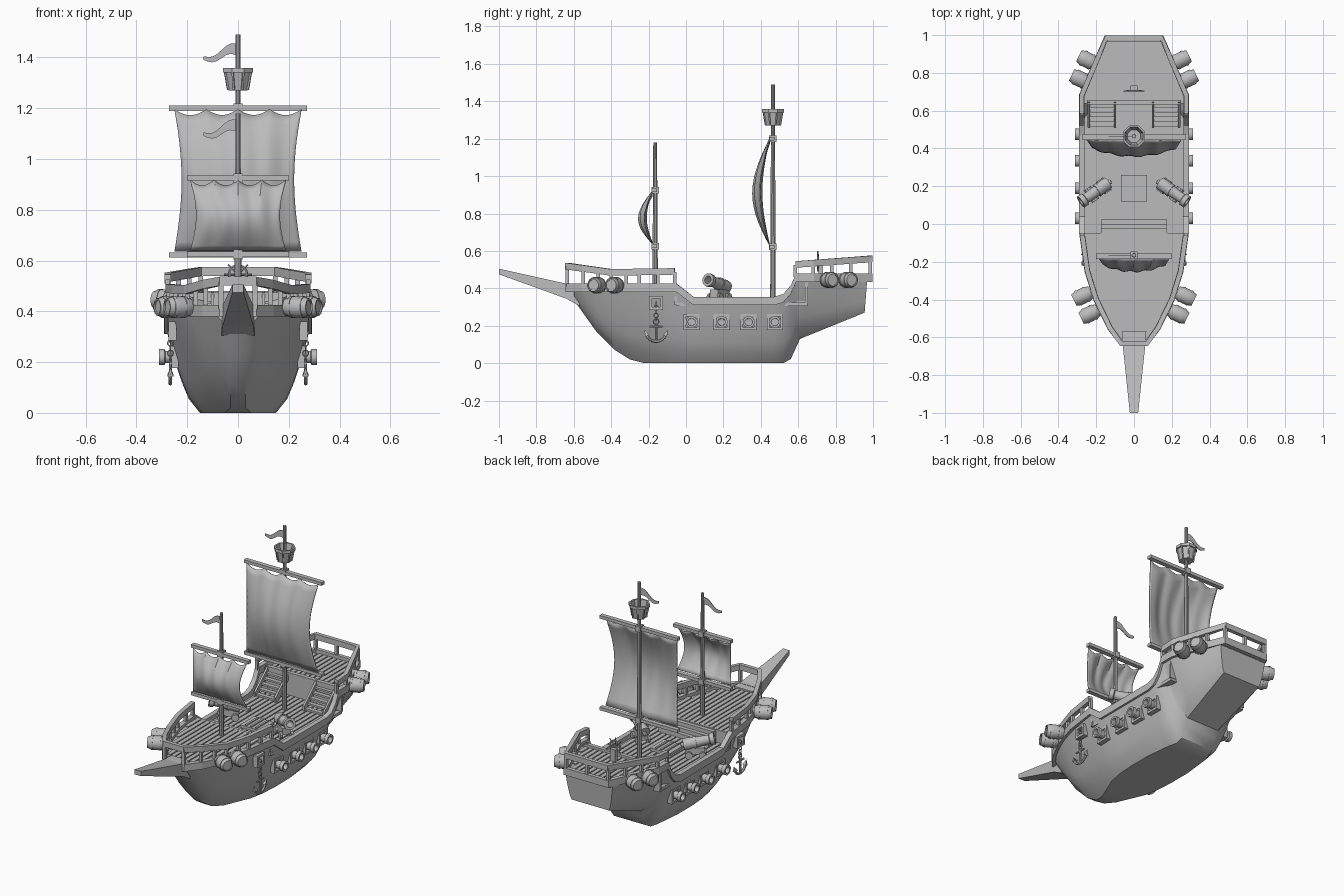
import bpy, bmesh, math
from mathutils import Vector, Matrix

if "Cube" in bpy.data.objects:
    bpy.data.objects.remove(bpy.data.objects["Cube"])

grey = bpy.data.materials.new("plain_grey")
grey.diffuse_color = (0.5, 0.5, 0.5, 1)
grey.use_nodes = True
grey.node_tree.nodes["Principled BSDF"].inputs["Base Color"].default_value = grey.diffuse_color

def make(name, verts, faces, smooth=False):
    me = bpy.data.meshes.new(name)
    me.from_pydata([tuple(v) for v in verts], [], faces)
    bm = bmesh.new(); bm.from_mesh(me)
    bmesh.ops.recalc_face_normals(bm, faces=bm.faces)
    bm.to_mesh(me); bm.free()
    me.materials.append(grey)
    ob = bpy.data.objects.new(name, me)
    bpy.context.collection.objects.link(ob)
    if smooth:
        bpy.ops.object.select_all(action='DESELECT')
        ob.select_set(True); bpy.context.view_layer.objects.active = ob
        bpy.ops.object.shade_smooth_by_angle(angle=math.radians(32))
    return ob

def loft(name, rings, loop=False, caps=True, closed=True, smooth=False):
    """Skin equal-length rings of points."""
    n, m = len(rings[0]), len(rings)
    F = [(i*n+j, i*n+(j+1) % n, ((i+1) % m)*n+(j+1) % n, ((i+1) % m)*n+j)
         for i in range(m if loop else m-1) for j in range(n if closed else n-1)]
    if caps and not loop:
        F += [tuple(range(n)), tuple(range((m-1)*n, m*n))]
    return make(name, [p for r in rings for p in r], F, smooth)

def box(name, loc, size, rz=0):
    M = Matrix.Rotation(rz, 3, 'Z')
    sq = [(-.5, -.5), (.5, -.5), (.5, .5), (-.5, .5)]
    return loft(name, [[Vector(loc) + M @ Vector((a*size[0], b*size[1], c*size[2])) for a, b in sq] for c in (-.5, .5)])

def lathe(name, org, axis, prof, sides=10, smooth=True):
    """Spin (distance, radius) pairs about an axis."""
    q = Vector(axis).to_track_quat('Z', 'Y')
    return loft(name, [[Vector(org) + q @ Vector((r*math.cos(t), r*math.sin(t), d))
        for t in [2*math.pi*(k+.5)/sides for k in range(sides)]] for d, r in prof], smooth=smooth)

def rod(name, a, b, r, r2=None, sides=8):
    d = Vector(b)-Vector(a)
    return lathe(name, a, d, [(0, r), (d.length, r if r2 is None else r2)], sides)

def rail(name, pts, w, h, loop=False):
    """Sweep a flat bar along a path of top points."""
    n, rings = len(pts), []
    for i, p in enumerate(pts):
        a = pts[i-1] if loop or i else p
        b = pts[(i+1) % n] if loop or i < n-1 else p
        t = Vector((b[0]-a[0], b[1]-a[1], 0)).normalized()
        s = Vector((-t.y, t.x, 0))*w/2
        p = Vector(p); d = Vector((0, 0, h))
        rings.append([p-s, p+s, p+s-d, p-s-d])
    return loft(name, rings, loop)

def ring(name, c, R, r, normal, sy=1):
    q = Vector(normal).to_track_quat('Z', 'Y')
    return loft(name, [[Vector(c) + q @ Vector(((R+r*math.cos(b))*math.cos(a), sy*(R+r*math.cos(b))*math.sin(a), r*math.sin(b)))
        for b in [k*math.tau/5 for k in range(5)]] for a in [k*math.tau/12 for k in range(12)]], True, smooth=True)

def interp(tab):
    def f(y):
        if y <= tab[0][0]: return tab[0][1]
        for (a, u), (b, v) in zip(tab, tab[1:]):
            if y <= b: return u+(v-u)*(y-a)/(b-a)
        return tab[-1][1]
    return f

# Hull lines: deck half width, sheer height, keel height, keel half width
hw = interp([(-.63, .075), (-.55, .135), (-.4, .208), (-.25, .255), (-.05, .283), (.68, .285), (.985, .155)])
sheer = interp([(-.63, .425), (-.05, .425), (.04, .355), (.47, .355), (.52, .37), (.56, .415), (.59, .48), (1, .48)])
keel = interp([(-.6, .34), (-.58, .31), (-.48, .17), (-.38, .07), (-.3, .02), (-.22, 0), (.55, 0), (.61, .13), (.955, .27)])
kw = interp([(-.6, .03), (-.28, .03), (-.2, .06), (-.05, .125), (.08, .15), (.4, .15), (.55, .11), (.955, .13)])
ys = [-.6, -.58, -.53, -.48, -.43, -.38, -.3, -.22, -.13, -.05, .04, .15, .3, .47, .52, .56, .59, .61, .68, .8, .955]
N = 7
rings = []
for y in ys:
    half = []
    for k in range(N):
        t = k/(N-1); z0, z1 = keel(y), sheer(y)-.02
        half.append((kw(y)+(hw(y)-kw(y))*t**.62, y + (.015*t if y > .9 else 0), z0+(z1-z0)*t))
    rings.append([(-x, a, b) for x, a, b in half[::-1]] + half)
loft("hull", rings, closed=False, smooth=True)

# Thick rim following the sheer, and the bowsprit
ry = [-.63, -.55, -.47, -.4, -.32, -.25, -.15, -.05, .04, .25, .47, .52, .56, .59, .68, .985]
side = [(hw(y)-.008, y, sheer(y)) for y in ry]
rail("hull_rim", side + [(-x, y, z) for x, y, z in side[::-1]], .03, .045, True)
loft("bowsprit", [[(-w, y, a), (w, y, a), (w, y, b), (-w, y, b)] for y, w, a, b in
     [(-1, .022, .475, .505), (-.64, .06, .345, .425), (-.57, .065, .305, .42)]])

# Decks with raised planks
def deck(name, y0, y1, z):
    yy = [y0] + [y for y in ry if y0 < y < y1] + [y1]
    r = [(hw(y)-.015, y) for y in yy]
    o = r + [(-x, y) for x, y in r[::-1]]
    loft(name, [[(x, y, z-.02) for x, y in o], [(x, y, z) for x, y in o]])
    for k in range(-8, 9):
        x = k*.033
        ok = [y0+(y1-y0)*i/60 for i in range(61) if hw(y0+(y1-y0)*i/60)-.02 > abs(x)+.013]
        if len(ok) > 3:
            box(name+"_plank", (x, (ok[0]+ok[-1])/2, z+.003), (.026, ok[-1]-ok[0], .006))
deck("fore_deck", -.615, -.05, .405)
deck("main_deck", -.05, .65, .325)
deck("aft_deck", .64, .97, .455)
box("fore_bulkhead", (0, -.055, .36), (.54, .015, .1))
box("aft_bulkhead", (0, .645, .39), (.55, .015, .14))
box("aft_beam", (0, .645, .465), (.5, .025, .02))
box("hatch", (0, .19, .337), (.14, .14, .02))
for k in (-1, 0, 1):
    box("hatch_bar", (k*.035, .19, .35), (.012, .125, .008))

# Stairs
for i in range(3):
    box("fore_step", (0, -.035+i*.024, .365-i*.012), (.35, .024, .08-i*.024))
for s in (-1, 1):
    for i in range(5):
        box("aft_step", (s*.17, .63-i*.025, .435-i*.024), (.13, .027, .012))
    for x in (.1, .24):
        rail("stair_side", [(s*x, .51, .36), (s*x, .645, .48)], .012, .05)

# Railings with posts
def railing(name, pts, posts, base):
    rail(name, pts, .026, .035)
    for x, y, z in posts:
        box(name+"_post", (x, y, (z+base)/2-.01), (.018, .018, z-base-.02))
fz = interp([(-.64, .537), (-.4, .503), (-.06, .508)])
az = interp([(.585, .545), (.99, .575)])
f = [(hw(y)-.008, y, fz(y)) for y in (-.06, -.15, -.25, -.32, -.4, -.47, -.55, -.635)]
railing("fore_rail", f + [(-x, y, z) for x, y, z in f[::-1]],
        [(s*x, y, z) for x, y, z in f for s in (-1, 1)], .41)
a = [(hw(y)-.008, y, az(y)) for y in (.585, .68, .78, .88, .985)]
railing("aft_rail", a + [(-x, y, z) for x, y, z in a[::-1]],
        [(s*x, y, z) for x, y, z in a for s in (-1, 1)] + [(0, .985, .575)], .46)

# Masts, yards, sails and pennants
def rig(name, y0, base, top, yard_hi, yard_lo, W, yard, belly, scallops, flag):
    rod(name+"_mast", (0, y0, base), (0, y0, top), .015, .01, 10)
    for z in (yard_hi, yard_lo):
        box(name+"_yard", (0, y0-.005, z), (2*yard, .028, .02))
        box(name+"_yard_block", (0, y0, z), (.035, .04, .036))
    nu, nv, V = 32, 14, []
    for j in range(nv+1):
        v = j/nv; b = math.sin(math.pi*v)
        for i in range(nu+1):
            u = 2*i/nu-1
            dip = .022*abs(math.sin(scallops*math.pi*(u+1)/2))
            z = yard_lo+.015+(yard_hi-yard_lo-.022-dip)*v
            V.append((u*W*(1-.12*b), y0-.018-belly*b*(.5+.5*(1-u*u))-.003*math.sin(u*14)*(.3+b), z))
    n = nu+1
    s = make(name+"_sail", V, [(j*n+i, j*n+i+1, (j+1)*n+i+1, (j+1)*n+i) for j in range(nv) for i in range(nu)], True)
    s.modifiers.new("cloth", 'SOLIDIFY').thickness = .005
    R = []
    for i in range(9):
        t = i/8; c = flag-.035*t+.012*math.sin(t*6.5); h = .024-.017*t
        R.append([(-.135*t, y0+d, c+e) for d, e in ((-.002, -h), (.002, -h), (.002, h), (-.002, h))])
    loft(name+"_pennant", R)
rig("main", .465, .32, 1.49, 1.2, .622, .25, .272, .085, 4, 1.43)
rig("fore", -.165, .4, 1.18, .925, .625, .188, .2, .07, 4, 1.13)
lathe("lookout_basket", (0, .465, 1.27), (0, 0, 1), [(0, .04), (.07, .053), (.07, .063), (.088, .063), (.088, .052), (.012, .036)], 8, False)
for k in range(8):
    t = math.tau*(k+.5)/8; c, s = math.cos(t), math.sin(t)
    rod("basket_rib", (.042*c, .465+.042*s, 1.272), (.057*c, .465+.057*s, 1.352), .005, sides=4)

# Steering wheel
box("wheel_stand", (0, .72, .495), (.035, .025, .08))
ring("steering_wheel", (0, .705, .545), .036, .005, (0, 1, 0))
for k in range(4):
    t = k*math.pi/4; c, s = .055*math.cos(t), .055*math.sin(t)
    rod("wheel_spoke", (-c, .705, .545-s), (c, .705, .545+s), .0035, sides=5)

for s in (-1, 1):
    # Broadside gun ports
    for y in (.03, .19, .335, .475):
        for d in (-1, 1):
            box("port_frame", (s*.25, y+d*.036, .22), (.03, .014, .086))
            box("port_frame", (s*.25, y, .22+d*.036), (.03, .086, .014))
        lathe("port_gun", (s*.215, y, .22), (s, 0, 0), [(0, .022), (.07, .025), (.075, .032), (.097, .032), (.097, .02), (.04, .019)], 12)
    # Deck cannons on wheeled carriages
    d = Vector((s*.8, -.56, .22)).normalized(); flat = Vector((d.x, d.y, 0)).normalized()
    c = Vector((s*.205, .17, .425)); sd = Vector((-flat.y, flat.x, 0))
    lathe("deck_cannon", c-d*.085, d, [(-.018, .006), (-.014, .014), (0, .012), (0, .034), (.02, .036), (.06, .033), (.06, .037),
          (.075, .037), (.075, .031), (.15, .027), (.155, .036), (.18, .036), (.18, .021), (.1, .02)], 12)
    box("cannon_carriage", c-flat*.02-Vector((0, 0, .05)), (.11, .05, .04), math.atan2(flat.y, flat.x))
    for e in (-1, 1):
        for g in (-.055, .025):
            p = c+flat*g+sd*e*.026; p.z = .352
            rod("carriage_wheel", p, p+sd*e*.014, .022, sides=10)
    # Barrels hung off bow and stern quarters
    for x, y, z, v in ((.273, -.382, .417, -1), (.235, -.477, .417, -1), (.247, .868, .445, 1), (.285, .767, .445, 1)):
        ax = Vector((s*.9, v*.43, 0)); o = Vector((s*x, y, z))-ax*.05
        lathe("barrel", o, ax, [(.006, .028), (0, .028), (0, .034), (.02, .04), (.02, .043), (.032, .045), (.032, .042), (.05, .043),
              (.068, .042), (.068, .045), (.08, .043), (.08, .04), (.1, .034), (.1, .028), (.094, .028)], 12)
    # Anchor on its chain
    X = s*.266; y = -.16
    for e in (-1, 1):
        box("hawse_frame", (s*.258, y+e*.03, .322), (.03, .014, .074))
        box("hawse_frame", (s*.258, y, .322+e*.03), (.03, .074, .014))
    for i in range(5):
        ring("chain_link", (X, y, .315-i*.02), .011, .003, (1, 0, 0) if i % 2 else (0, 1, 0))
    ring("anchor_ring", (X, y, .222), .014, .004, (1, 0, 0))
    rod("anchor_shank", (X, y, .212), (X, y, .115), .007)
    rod("anchor_stock", (X, y-.035, .195), (X, y+.035, .195), .006)
    arc = [(X, y+.056*math.sin(t), .172-.056*math.cos(t)) for t in [math.radians(-75+15*k) for k in range(11)]]
    for p, q in zip(arc, arc[1:]):
        rod("anchor_arm", p, q, .008, sides=6)
    for e in (-1, 1):
        rod("anchor_fluke", (X, y+e*.048, .148), (X, y+e*.062, .178), .016, .001, 4)
